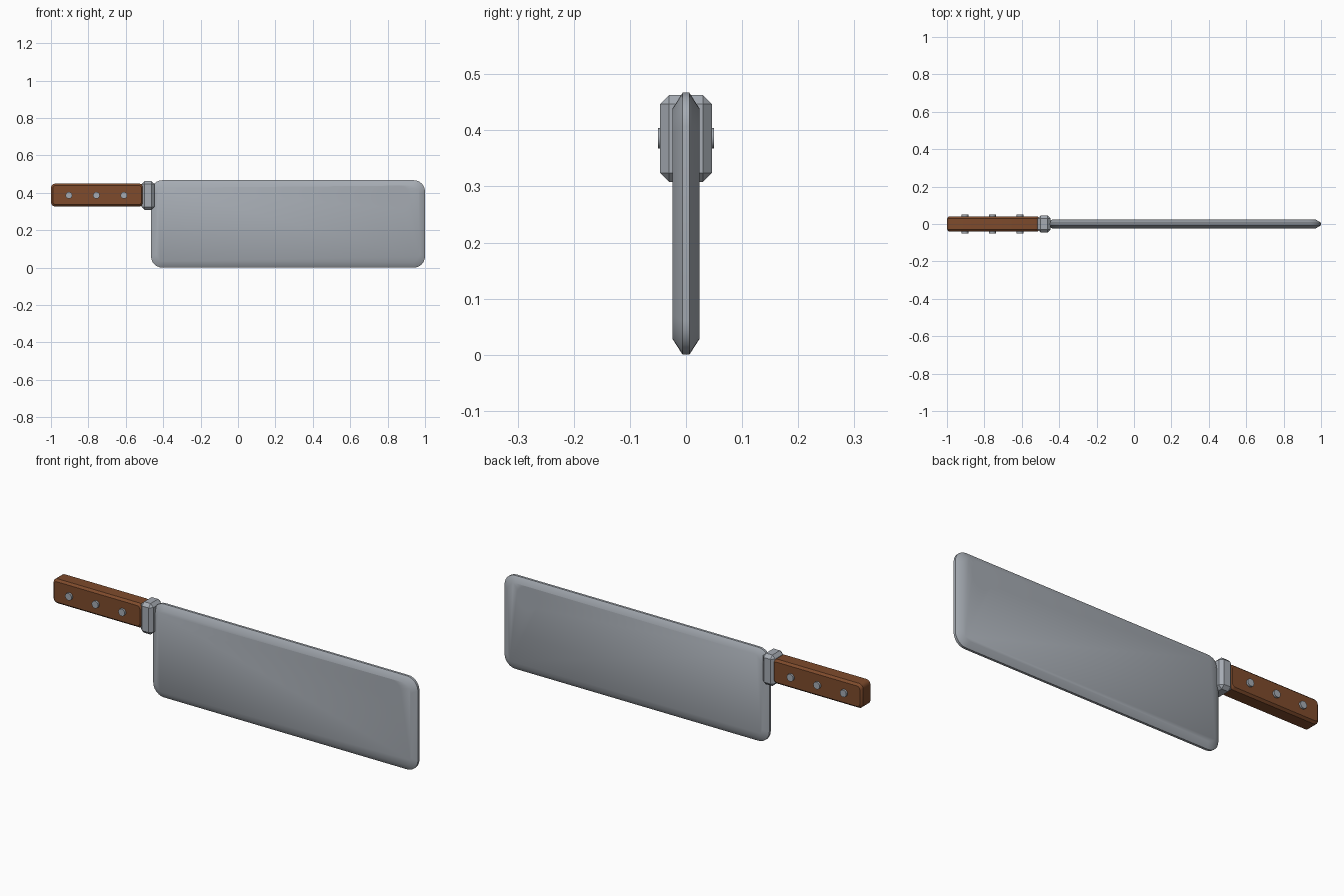
import bpy, bmesh, math

if "Cube" in bpy.data.objects:
    bpy.data.objects.remove(bpy.data.objects["Cube"])


def material(name, color):
    m = bpy.data.materials.new(name)
    m.diffuse_color = (*color, 1)
    m.use_nodes = True
    m.node_tree.nodes["Principled BSDF"].inputs["Base Color"].default_value = m.diffuse_color
    return m


STEEL = material("steel", (0.38, 0.41, 0.45))
WOOD = material("brown wood", (0.21, 0.07, 0.025))


def finish(bm, name, mat, angle):
    bmesh.ops.recalc_face_normals(bm, faces=bm.faces)
    mesh = bpy.data.meshes.new(name)
    bm.to_mesh(mesh)
    bm.free()
    obj = bpy.data.objects.new(name, mesh)
    bpy.context.collection.objects.link(obj)
    mesh.materials.append(mat)
    bpy.ops.object.select_all(action='DESELECT')
    obj.select_set(True)
    bpy.context.view_layer.objects.active = obj
    bpy.ops.object.shade_smooth_by_angle(angle=math.radians(angle))
    return obj


def rounded_outline(x0, x1, z0, z1, r, y, steps=6):
    """Rounded rectangle in the xz plane."""
    pts = []
    corners = [(x1 - r, z1 - r), (x0 + r, z1 - r), (x0 + r, z0 + r), (x1 - r, z0 + r)]
    for q, (cx, cz) in enumerate(corners):
        for i in range(steps + 1):
            a = math.pi / 2 * (q + i / steps)
            pts.append((cx + r * math.cos(a), y, cz + r * math.sin(a)))
    return pts


def rounded_slab(name, mat, box, r, half, rim_half, inset, angle, steps=6):
    """Rounded plate whose rim tapers over 'inset' from 'half' to 'rim_half'."""
    x0, x1, z0, z1 = box
    bm = bmesh.new()
    rings = []
    for y, d in ((-half, inset), (-rim_half, 0), (rim_half, 0), (half, inset)):
        pts = rounded_outline(x0 + d, x1 - d, z0 + d, z1 - d, r - d * 0.6, y, steps)
        rings.append([bm.verts.new(p) for p in pts])
    for a, b in zip(rings, rings[1:]):
        for i in range(len(a)):
            j = (i + 1) % len(a)
            bm.faces.new((a[i], a[j], b[j], b[i]))
    bm.faces.new(rings[0])
    bm.faces.new(rings[-1])
    return finish(bm, name, mat, angle)


def cylinder_y(name, mat, x, z, r, half, sides):
    bm = bmesh.new()
    bmesh.ops.create_cone(bm, cap_ends=True, segments=sides, radius1=r, radius2=r, depth=2 * half)
    for v in bm.verts:
        v.co = (v.co.x + x, v.co.z, v.co.y + z)
    return finish(bm, name, mat, 40)


# Blade with tapered rim and hanging hole
blade = rounded_slab("blade", STEEL, (-0.465, 1.0, 0.0, 0.467), 0.06, 0.024, 0.006, 0.028, 45)
cutter = cylinder_y("hole_cutter", STEEL, 0.86, 0.378, 0.06, 0.1, 40)
cutter.hide_render = True
cut = blade.modifiers.new("hole", 'BOOLEAN')
cut.operation = 'DIFFERENCE'
cut.solver = 'EXACT'
cut.object = cutter
bpy.context.view_layer.objects.active = blade
bpy.ops.object.modifier_apply(modifier=cut.name)
bpy.data.objects.remove(cutter)

# Bolster: chamfered block between handle and blade
bm = bmesh.new()
bmesh.ops.create_cube(bm, size=1)
for v in bm.verts:
    v.co = (v.co.x * 0.068 - 0.481, v.co.y * 0.092, v.co.z * 0.155 + 0.3855)
bmesh.ops.bevel(bm, geom=bm.edges[:], offset=0.016, segments=1, profile=0.5, affect='EDGES')
finish(bm, "bolster", STEEL, 30)

# Wooden handle
rounded_slab("handle", WOOD, (-1.0, -0.505, 0.327, 0.449), 0.022, 0.04, 0.029, 0.01, 30, 4)

# Rivets through the handle
for i, x in enumerate((-0.904, -0.757, -0.61)):
    cylinder_y(f"rivet_{i + 1}", STEEL, x, 0.386, 0.018, 0.05, 16)
